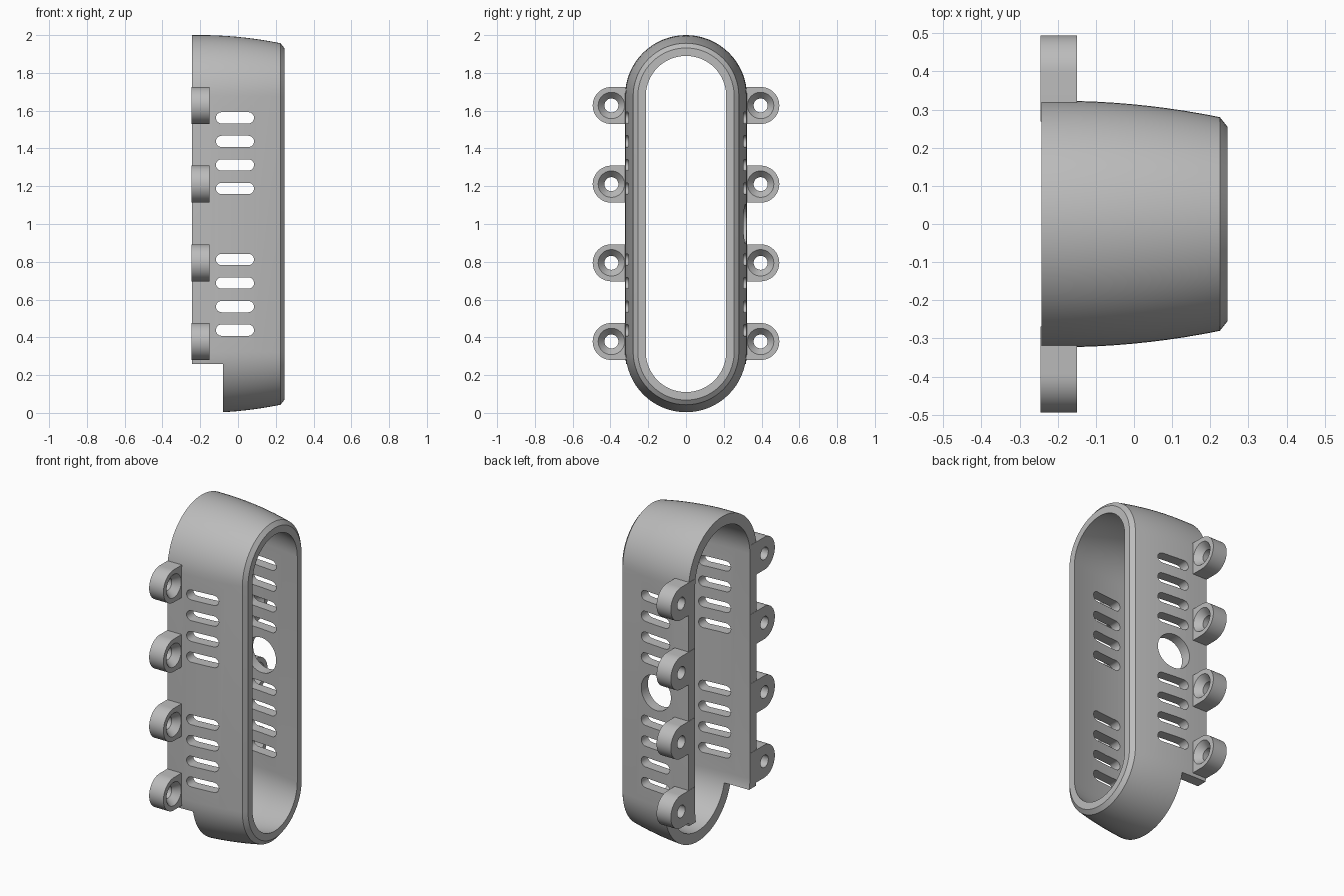
import bpy, bmesh, math
from mathutils import Matrix, Vector

cube = bpy.data.objects.get("Cube")
if cube:
    bpy.data.objects.remove(cube, do_unlink=True)

grey = bpy.data.materials.new("mid grey")
grey.use_nodes = True
grey.diffuse_color = (0.5, 0.5, 0.5, 1)
grey.node_tree.nodes["Principled BSDF"].inputs["Base Color"].default_value = (0.5, 0.5, 0.5, 1)

R = 0.323           # outer radius of the capsule at the back
BACK, FRONT = -0.243, 0.245


def finish(name, bm):
    bmesh.ops.recalc_face_normals(bm, faces=bm.faces)
    mesh = bpy.data.meshes.new(name)
    bm.to_mesh(mesh)
    bm.free()
    mesh.materials.append(grey)
    obj = bpy.data.objects.new(name, mesh)
    bpy.context.collection.objects.link(obj)
    return obj


def prism(name, outline, depth):
    """Extrude a closed outline of 3D points along a vector."""
    bm = bmesh.new()
    face = bm.faces.new([bm.verts.new(p) for p in outline])
    ext = bmesh.ops.extrude_face_region(bm, geom=[face])
    verts = [g for g in ext["geom"] if isinstance(g, bmesh.types.BMVert)]
    bmesh.ops.translate(bm, verts=verts, vec=depth)
    return finish(name, bm)


def lathe(name, profile, centre, axis, n=40):
    """Revolve (distance along axis, radius) pairs into a closed solid."""
    bm = bmesh.new()
    turn = Vector((0, 0, 1)).rotation_difference(Vector(axis)).to_matrix().to_4x4()
    place = Matrix.Translation(centre) @ turn
    rings = [[bm.verts.new(place @ Vector((r * math.cos(math.tau * i / n),
                                           r * math.sin(math.tau * i / n), d)))
              for i in range(n)] for d, r in profile]
    for a, b in zip(rings, rings[1:]):
        for i in range(n):
            j = (i + 1) % n
            bm.faces.new((a[i], a[j], b[j], b[i]))
    bm.faces.new(rings[0])
    bm.faces.new(rings[-1])
    return finish(name, bm)


def cut(obj, cutter):
    mod = obj.modifiers.new("cut", "BOOLEAN")
    mod.operation = "DIFFERENCE"
    mod.solver = "EXACT"
    mod.object = cutter
    activate(obj)
    bpy.ops.object.modifier_apply(modifier=mod.name)
    bpy.data.objects.remove(cutter, do_unlink=True)


def activate(obj):
    bpy.ops.object.select_all(action="DESELECT")
    obj.select_set(True)
    bpy.context.view_layer.objects.active = obj


def smooth(obj):
    activate(obj)
    bpy.ops.object.shade_smooth_by_angle(angle=math.radians(25))


def bulge(x):
    return R - 0.043 * max(0, (x + 0.2) / 0.425) ** 2


# Capsule shell: wall section swept round a stadium path
steps = [BACK + (0.225 - BACK) * i / 10 for i in range(11)]
section = [(x, bulge(x)) for x in steps] + [(FRONT, 0.255), (FRONT, 0.213)]
section += [(x, bulge(x) - 0.063) for x in reversed(steps)]
path = []
for k in range(2):
    for i in range(33):
        a = math.pi * (k + i / 32)
        path.append((math.cos(a), math.sin(a), R if k else 2 - R))
bm = bmesh.new()
rings = [[bm.verts.new((x, c * r, zc + s * r)) for x, r in section] for c, s, zc in path]
for a, b in zip(rings, rings[1:] + rings[:1]):
    for i in range(len(section)):
        j = (i + 1) % len(section)
        bm.faces.new((a[i], a[j], b[j], b[i]))
shell = finish("shell", bm)

# Notch at the lower back
cut(shell, prism("notch_cutter", [(-0.5, -1, -0.5), (-0.08, -1, -0.5),
                                  (-0.08, -1, 0.26), (-0.5, -1, 0.26)], (0, 2, 0)))

# Rounded vent slots through both side walls
for start in (0.438, 1.188):
    for i in range(4):
        z = start + 0.1247 * i
        outline = []
        for k, x in ((0, 0.055), (1, -0.087)):
            for j in range(13):
                a = math.pi * (k - 0.5 + j / 12)
                outline.append((x + 0.03 * math.cos(a), -1, z + 0.03 * math.sin(a)))
        cut(shell, prism("slot_cutter", outline, (0, 2, 0)))

# Round port through the rear wall only
cut(shell, lathe("port_cutter", [(0, 0.105), (1, 0.105)], (-0.02, 0, 1), (0, 1, 0), 48))
smooth(shell)

# Countersunk screw lugs along both sides
for side, label in ((1, "rear"), (-1, "front")):
    for n in range(4):
        z = 0.378 + 0.4165 * n
        outline = [(-0.245, side * 0.268, z - 0.098)]
        for j in range(25):
            a = math.pi * (j / 24 - 0.5)
            outline.append((-0.245, side * (0.395 + 0.099 * math.cos(a)),
                            z + 0.098 * math.sin(a)))
        outline.append((-0.245, side * 0.268, z + 0.098))
        lug = prism(f"{label}_lug_{n + 1}", outline, (0.095, 0, 0))
        cut(lug, lathe("screw_cutter", [(-0.1, 0.037), (0.055, 0.037), (0.095, 0.07),
                                        (0.2, 0.07)], (-0.245, side * 0.395, z), (1, 0, 0)))
        smooth(lug)
